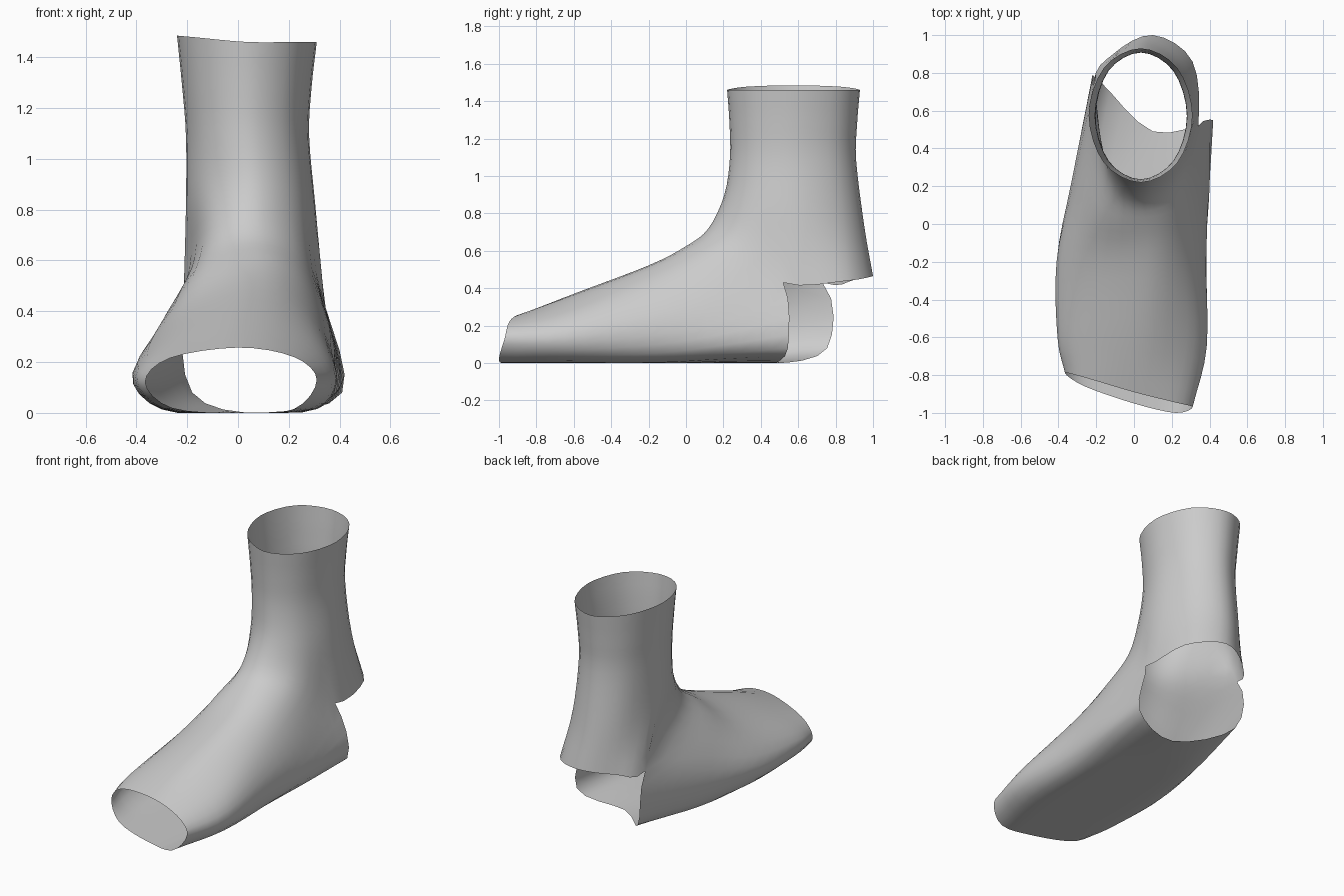
import bpy, bmesh, math
from mathutils import Vector

if "Cube" in bpy.data.objects:
    bpy.data.objects.remove(bpy.data.objects["Cube"])

K = 4            # samples per control segment
HALF = 4 * K     # ring index of the left side (right side is 0)
N = 8 * K


def cr(a, b, c, d, t):
    """Catmull-Rom point between b and c."""
    return 0.5 * (2 * b + (c - a) * t + (2 * a - 5 * b + 4 * c - d) * t * t
                  + (3 * b - a - 3 * c + d) * t ** 3)


def closed(points):
    p = [Vector(q) for q in points]
    n = len(p)
    return [cr(p[i - 1], p[i], p[(i + 1) % n], p[(i + 2) % n], k / K)
            for i in range(n) for k in range(K)]


def path(p):
    e = [2 * p[0] - p[1]] + p + [2 * p[-1] - p[-2]]
    out = [cr(*e[i:i + 4], k / K) for i in range(len(p) - 1) for k in range(K)]
    return out + [p[-1].copy()]


def leg_ring(zf, zb, yf, yb, xl, xr, lift=0.0):
    """Oval ring around the ankle, front height zf, back height zb."""
    pts = []
    for i in range(8):
        a = i * math.pi / 4
        c, s = math.cos(a), math.sin(a)
        pts.append(((xl + xr) / 2 + (xr - xl) / 2 * c,
                    (yf + yb) / 2 - (yb - yf) / 2 * s,
                    (zf + zb) / 2 + (zf - zb) / 2 * s + lift * max(0, -c)))
    return pts


# Shared instep arch where foot and ankle meet (right side, over the top, left side)
hinge = [(.34, .52, .43), (.255, .25, .66), (.05, .12, .72), (-.14, .24, .66), (-.215, .73, .43)]

# Foot cross-sections from toe opening to heel opening
foot = [
    [(.31, -.97, .13), (.22, -.945, .22), (0, -.89, .257), (-.27, -.81, .215),
     (-.365, -.79, .12), (-.26, -.86, .02), (0, -.95, 0), (.22, -1, .015)],
    [(.385, -.65, .14), (.28, -.6, .29), (.04, -.6, .37), (-.26, -.58, .28),
     (-.405, -.6, .14), (-.29, -.6, .015), (0, -.6, 0), (.3, -.62, .015)],
    [(.38, -.2, .2), (.27, -.2, .42), (.07, -.2, .522), (-.22, -.2, .4),
     (-.41, -.2, .17), (-.3, -.15, .015), (0, -.15, 0), (.32, -.15, .02)],
    [(.375, .2, .29), (.265, .05, .53), (.07, 0, .625), (-.18, .03, .53),
     (-.325, .2, .27), (-.27, .25, .03), (.03, .2, 0), (.37, .2, .05)],
    hinge + [(-.18, .755, .08), (.1, .49, 0), (.41, .545, .08)],
]
# Ankle cross-sections from heel edge to top opening
leg = [
    hinge + [(-.11, .9, .445), (.1, 1.0, .465), (.31, .86, .44)],
    leg_ring(.9, .72, .205, .955, -.205, .305),
    leg_ring(1.1, 1.08, .235, .91, -.205, .28),
    leg_ring(1.29, 1.28, .232, .915, -.22, .29),
    leg_ring(1.46, 1.46, .22, .93, -.24, .31, .025),
]
foot = [closed(r) for r in foot]
leg = [closed(r) for r in leg]

# Lengthwise curves: instep columns run through, the rest stop at the heel opening
foot_cols, leg_cols = [], []
cut = (len(foot) - 1) * K
for j in range(N):
    f, l = [r[j] for r in foot], [r[j] for r in leg]
    if 0 < j < HALF:
        c = path(f + l[1:])
        foot_cols.append(c[:cut + 1])
        leg_cols.append(c[cut:])
    else:
        foot_cols.append(path(f))
        leg_cols.append(path(l))

# Skin both tubes and weld them along the arch
bm = bmesh.new()
for cols in (foot_cols, leg_cols):
    g = [[bm.verts.new((p.x, p.y, max(p.z, 0))) for p in c] for c in cols]
    for j in range(N):
        a, b = g[j], g[(j + 1) % N]
        for i in range(len(a) - 1):
            bm.faces.new((a[i], a[i + 1], b[i + 1], b[i]))
bmesh.ops.remove_doubles(bm, verts=bm.verts, dist=0.0005)
bmesh.ops.recalc_face_normals(bm, faces=bm.faces)
for f in bm.faces:
    f.smooth = True
mesh = bpy.data.meshes.new("ankle_sleeve")
bm.to_mesh(mesh)
bm.free()
obj = bpy.data.objects.new("ankle_sleeve", mesh)
bpy.context.collection.objects.link(obj)
